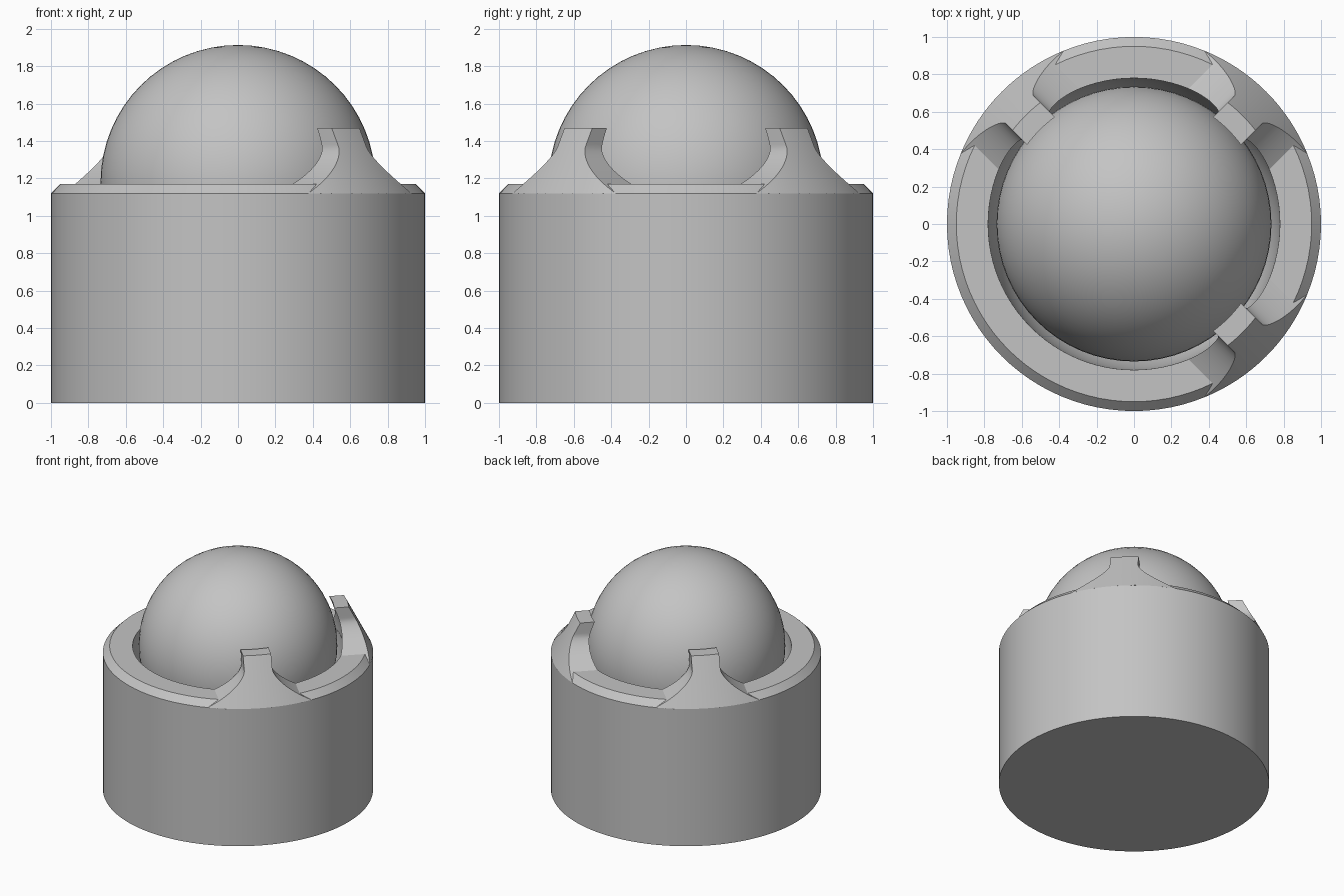
import bpy, bmesh
from math import sin, cos, pi, sqrt, radians

cube = bpy.data.objects.get("Cube")
if cube:
    bpy.data.objects.remove(cube)

grey = bpy.data.materials.new("plain grey")
grey.use_nodes = True
colour = (0.55, 0.55, 0.55, 1)
grey.diffuse_color = colour
grey.node_tree.nodes["Principled BSDF"].inputs["Base Color"].default_value = colour

SOCKET_R, SOCKET_Z = 0.78, 1.15
RIM_Z, SHOULDER_Z, TIP_Z = 1.17, 1.12, 1.47


def finish(bm, name, angle=30):
    bmesh.ops.recalc_face_normals(bm, faces=bm.faces)
    mesh = bpy.data.meshes.new(name)
    bm.to_mesh(mesh)
    bm.free()
    mesh.materials.append(grey)
    obj = bpy.data.objects.new(name, mesh)
    bpy.context.collection.objects.link(obj)
    bpy.ops.object.select_all(action='DESELECT')
    obj.select_set(True)
    bpy.context.view_layer.objects.active = obj
    bpy.ops.object.shade_smooth_by_angle(angle=radians(angle))
    return obj


# Housing: chamfered cylinder with a round socket, turned about z
bm = bmesh.new()
profile = [(0, 0), (1, 0), (1, SHOULDER_Z), (0.95, RIM_Z), (SOCKET_R, RIM_Z)]
for i in range(17):
    a = pi / 2 * i / 16
    profile.append((SOCKET_R * cos(a), SOCKET_Z - SOCKET_R * sin(a)))
verts = [bm.verts.new((r, 0, z)) for r, z in profile]
edges = [bm.edges.new(pair) for pair in zip(verts, verts[1:])]
bmesh.ops.spin(bm, geom=verts + edges, cent=(0, 0, 0), axis=(0, 0, 1),
               angle=2 * pi, steps=96, use_duplicate=False)
bmesh.ops.remove_doubles(bm, verts=bm.verts, dist=0.0005)
finish(bm, "housing")

# Ball
bm = bmesh.new()
bmesh.ops.create_uvsphere(bm, u_segments=64, v_segments=32, radius=0.735)
finish(bm, "ball").location.z = 1.178


# Retaining prongs: conical outside, spherical inside, flared at the foot
def half_width(z):
    return 0.105 + 0.285 * (max(0, 1.37 - z) / 0.25) ** 1.6


def prong(name, angle):
    bm = bmesh.new()
    rows, columns = 20, 16
    loops = []
    for i in range(rows + 1):
        z = SHOULDER_Z + (TIP_Z - SHOULDER_Z) * i / rows
        outer = 1 - 0.18 * i / rows
        inner = sqrt(SOCKET_R ** 2 - (z - SOCKET_Z) ** 2) if z > RIM_Z else 0.79
        w = half_width(z)
        across = [w * (2 * k / columns - 1) for k in range(columns + 1)]
        points = [(outer, t) for t in across] + [(inner, t) for t in reversed(across)]
        loop = []
        for r, t in points:
            u = sqrt(r * r - t * t)
            loop.append(bm.verts.new((u * cos(angle) - t * sin(angle),
                                      u * sin(angle) + t * cos(angle), z)))
        loops.append(loop)
    for low, high in zip(loops, loops[1:]):
        for k in range(len(low)):
            n = (k + 1) % len(low)
            bm.faces.new((low[k], low[n], high[n], high[k]))
    bm.faces.new(loops[0])
    bm.faces.new(loops[-1])
    finish(bm, name)


for name, degrees in (("front_left_prong", -45), ("back_left_prong", 45),
                      ("back_right_prong", 135)):
    prong(name, radians(degrees))
